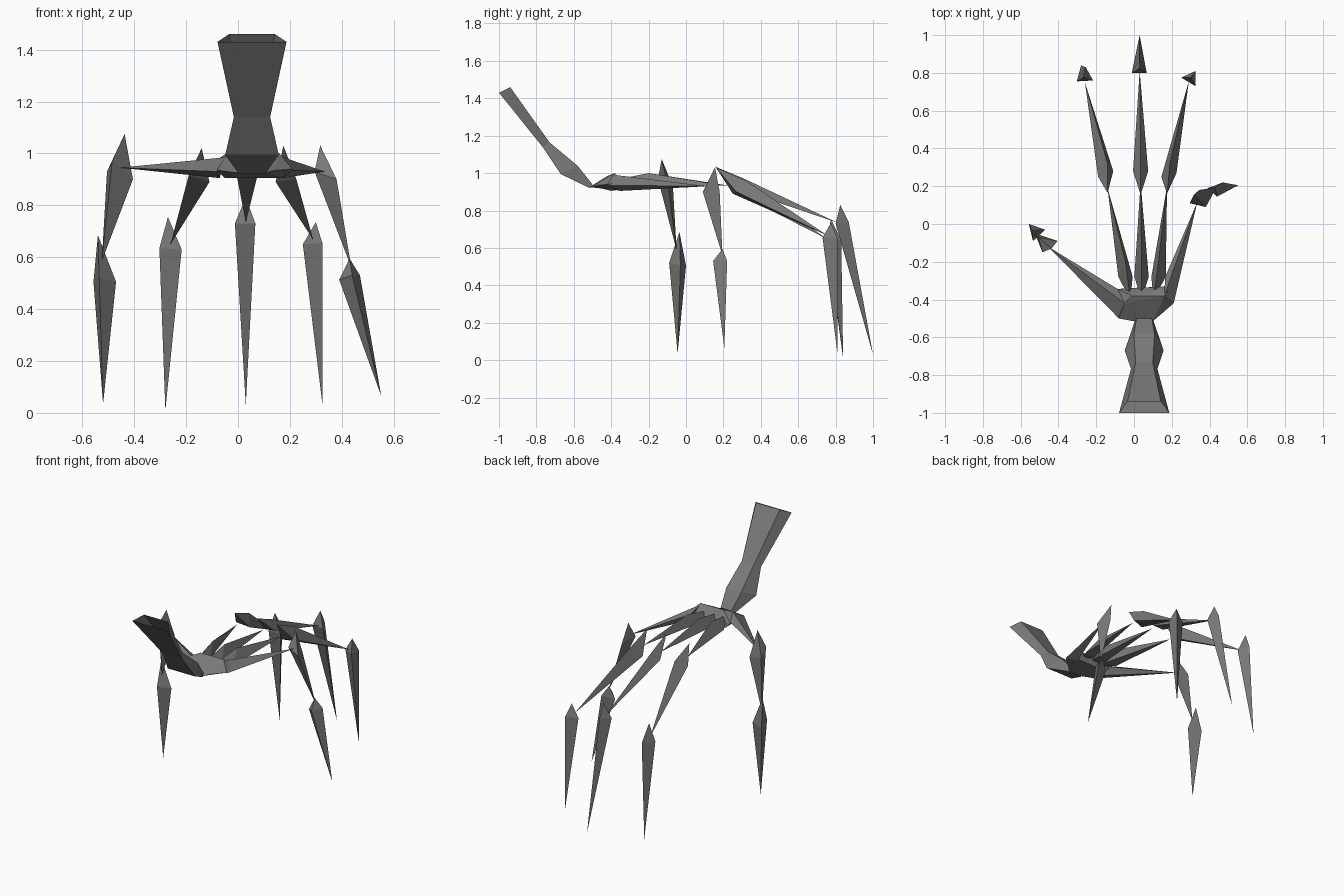
import bpy, bmesh
from mathutils import Vector

grey = bpy.data.materials.new("dark_grey")
grey.diffuse_color = (0.19, 0.19, 0.19, 1)


def finish(name, bm):
    bmesh.ops.recalc_face_normals(bm, faces=bm.faces)
    me = bpy.data.meshes.new(name)
    bm.to_mesh(me)
    bm.free()
    me.materials.append(grey)
    ob = bpy.data.objects.new(name, me)
    bpy.context.collection.objects.link(ob)
    return ob


def bone(name, head, ring, tail):
    """Faceted bone: pointed head, wide ring, long taper to the tail."""
    bm = bmesh.new()
    h, t = bm.verts.new(head), bm.verts.new(tail)
    r = [bm.verts.new(p) for p in ring]
    for i in range(len(r)):
        a, b = r[i], r[(i + 1) % len(r)]
        bm.faces.new((h, a, b))
        bm.faces.new((t, b, a))
    return finish(name, bm)


def hull(name, points):
    bm = bmesh.new()
    for p in points:
        bm.verts.new(p)
    res = bmesh.ops.convex_hull(bm, input=bm.verts)
    loose = [v for v in bm.verts if not v.link_faces]
    bmesh.ops.delete(bm, geom=loose, context='VERTS')
    return finish(name, bm)


# Forearm: open tube with a trapezoid section
# (half width, y, z) of the wide underside, then of the narrow top
CX = 0.054
sections = [
    ((0.133, -1.00, 1.43), (0.088, -0.94, 1.46)),
    ((0.070, -0.767, 1.14), (0.045, -0.73, 1.165)),
    ((0.103, -0.67, 0.995), (0.055, -0.58, 1.04)),
    ((0.050, -0.515, 0.92), (0.040, -0.50, 0.94)),
]
bm = bmesh.new()
rings = []
for (wb, yb, zb), (wt, yt, zt) in sections:
    pts = [(CX - wb, yb, zb), (CX + wb, yb, zb), (CX + wt, yt, zt), (CX - wt, yt, zt)]
    rings.append([bm.verts.new(p) for p in pts])
for a, b in zip(rings, rings[1:]):
    for i in range(4):
        j = (i + 1) % 4
        bm.faces.new((a[i], a[j], b[j], b[i]))
bm.faces.new(rings[-1])
finish("forearm", bm)

# Palm
hull("palm", [
    (0.0, -0.515, 0.925), (0.10, -0.515, 0.925), (-0.08, -0.50, 0.935),
    (0.14, -0.48, 0.935), (0.21, -0.42, 0.94), (-0.05, -0.42, 0.985),
    (-0.01, -0.38, 1.0), (0.16, -0.38, 1.0), (-0.085, -0.345, 0.94),
    (0.20, -0.33, 0.955), (-0.05, -0.34, 0.905), (0.17, -0.34, 0.905)])

# Thumb and little finger roots grow out of the palm sides
hull("thumb_root", [
    (-0.08, -0.50, 0.93), (-0.05, -0.42, 0.985), (-0.085, -0.345, 0.95),
    (-0.07, -0.40, 0.905), (-0.455, -0.12, 0.945)])
hull("little_root", [
    (0.21, -0.42, 0.935), (0.16, -0.38, 0.99), (0.165, -0.28, 0.96),
    (0.17, -0.35, 0.905), (0.335, 0.115, 0.93)])

# Roots of the three long fingers: (name, base x, tail)
for name, x, tail in [("index", -0.045, (-0.14, 0.19, 0.935)),
                      ("middle", 0.04, (0.035, 0.22, 0.935)),
                      ("ring", 0.13, (0.175, 0.20, 0.935))]:
    bone(name + "_root", (x + 0.3 * (0.04 - x), -0.40, 0.96),
         [(x - 0.038, -0.28, 0.925), (x + 0.038, -0.28, 0.925), (x, -0.20, 1.0)], tail)

# Middle and end bones of each finger: head, ring corners, tail
bone("thumb_middle", (-0.437, -0.13, 1.075),
     [(-0.505, -0.07, 0.93), (-0.405, -0.09, 0.90), (-0.485, -0.15, 0.97)],
     (-0.525, -0.05, 0.585))
bone("thumb_end", (-0.54, -0.035, 0.685),
     [(-0.557, 0.0, 0.505), (-0.47, -0.03, 0.505), (-0.535, -0.09, 0.52)],
     (-0.52, -0.045, 0.035))

bone("index_middle", (-0.14, 0.165, 1.02),
     [(-0.19, 0.25, 0.915), (-0.11, 0.28, 0.89), (-0.14, 0.32, 0.96)],
     (-0.26, 0.75, 0.65))
bone("index_end", (-0.27, 0.775, 0.755),
     [(-0.303, 0.755, 0.635), (-0.217, 0.76, 0.63), (-0.255, 0.83, 0.64)],
     (-0.28, 0.84, 0.01))

bone("middle_middle", (0.035, 0.155, 1.035),
     [(-0.005, 0.28, 0.915), (0.075, 0.28, 0.915), (0.035, 0.30, 0.975)],
     (0.03, 0.81, 0.735))
bone("middle_end", (0.03, 0.825, 0.83),
     [(-0.012, 0.80, 0.73), (0.067, 0.80, 0.73), (0.03, 0.87, 0.74)],
     (0.03, 1.0, 0.03))

bone("ring_middle", (0.175, 0.16, 1.03),
     [(0.145, 0.25, 0.89), (0.225, 0.27, 0.90), (0.19, 0.32, 0.96)],
     (0.29, 0.755, 0.667))
bone("ring_end", (0.30, 0.775, 0.735),
     [(0.25, 0.775, 0.65), (0.325, 0.73, 0.655), (0.325, 0.81, 0.65)],
     (0.325, 0.81, 0.035))

bone("little_middle", (0.317, 0.155, 1.03),
     [(0.295, 0.11, 0.93), (0.38, 0.09, 0.90), (0.345, 0.18, 0.90)],
     (0.437, 0.195, 0.56))
bone("little_end", (0.43, 0.195, 0.595),
     [(0.39, 0.19, 0.513), (0.47, 0.22, 0.53), (0.44, 0.145, 0.53)],
     (0.552, 0.205, 0.065))
